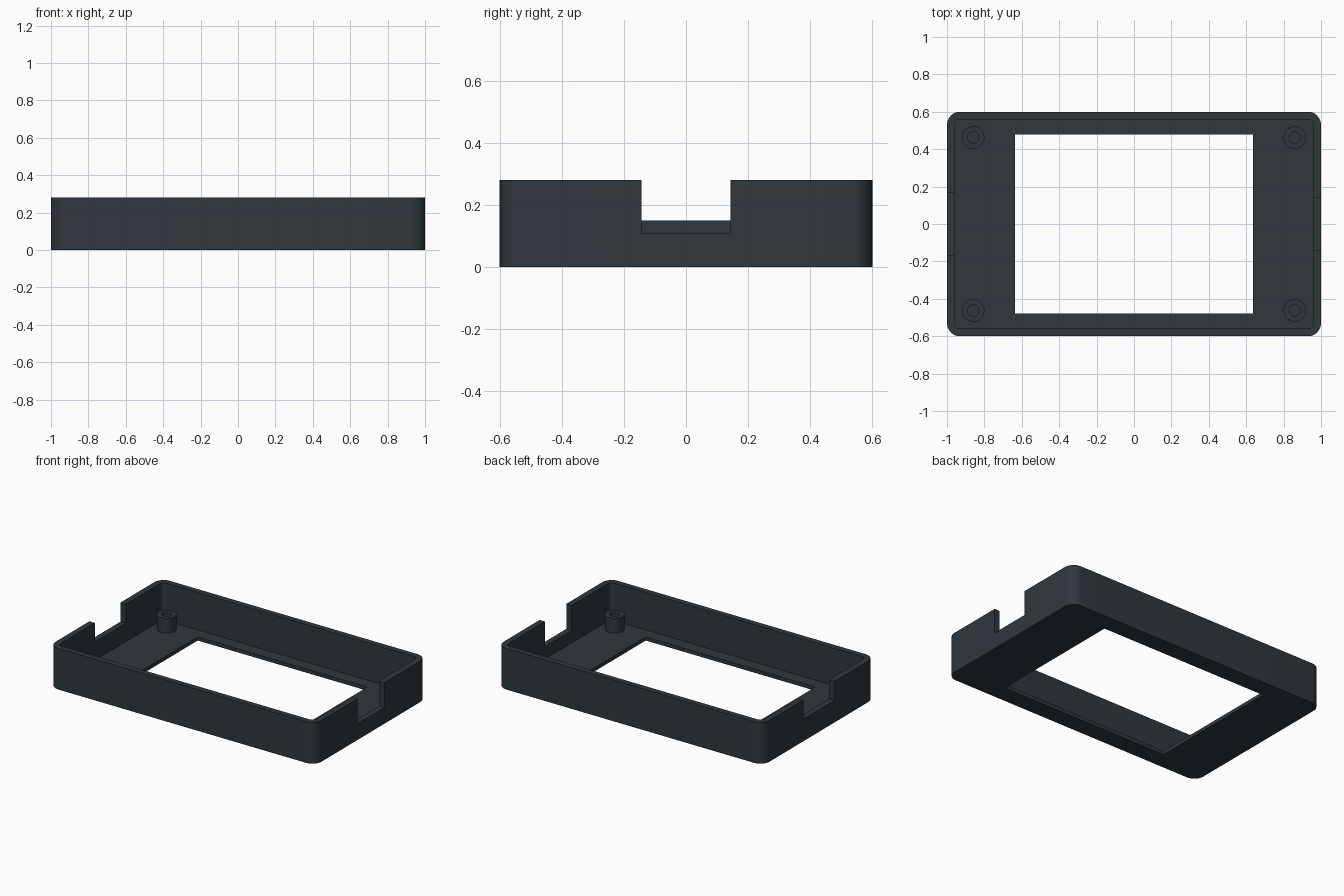
import bpy, bmesh, math

cube = bpy.data.objects.get("Cube")
if cube:
    bpy.data.objects.remove(cube, do_unlink=True)

W, D, H = 2.0, 1.2, 0.28       # outer size
WALL, FLOOR = 0.04, 0.025

plastic = bpy.data.materials.new("dark slate plastic")
plastic.use_nodes = True
colour = (0.029, 0.038, 0.046, 1)
plastic.diffuse_color = colour
plastic.node_tree.nodes["Principled BSDF"].inputs["Base Color"].default_value = colour


def finish(name, bm):
    bmesh.ops.recalc_face_normals(bm, faces=bm.faces)
    mesh = bpy.data.meshes.new(name)
    bm.to_mesh(mesh)
    bm.free()
    mesh.materials.append(plastic)
    obj = bpy.data.objects.new(name, mesh)
    bpy.context.collection.objects.link(obj)
    return obj


def prism(name, centre, size, z0, z1, radius=0.0, steps=10):
    """Upright box with optionally rounded vertical corners."""
    bm = bmesh.new()
    outline = []
    for i, (sx, sy) in enumerate([(1, 1), (-1, 1), (-1, -1), (1, -1)]):
        cx = centre[0] + sx * (size[0] / 2 - radius)
        cy = centre[1] + sy * (size[1] / 2 - radius)
        for k in range(steps + 1 if radius else 1):
            a = math.pi / 2 * (i + k / steps)
            outline.append(bm.verts.new((cx + radius * math.cos(a), cy + radius * math.sin(a), z0)))
    base = bm.faces.new(outline)
    new = bmesh.ops.extrude_face_region(bm, geom=[base])["geom"]
    bmesh.ops.translate(bm, vec=(0, 0, z1 - z0),
                        verts=[g for g in new if isinstance(g, bmesh.types.BMVert)])
    return finish(name, bm)


def post(name, x, y, z0, z1, r_out, r_in, sides=40):
    """Hollow standoff, spun from a rectangular section."""
    bm = bmesh.new()
    section = [(r_in, z0), (r_out, z0), (r_out, z1), (r_in, z1)]
    rings = []
    for i in range(sides):
        a = math.tau * i / sides
        rings.append([bm.verts.new((x + r * math.cos(a), y + r * math.sin(a), z)) for r, z in section])
    for i in range(sides):
        a, b = rings[i], rings[(i + 1) % sides]
        for k in range(4):
            n = (k + 1) % 4
            bm.faces.new((a[k], b[k], b[n], a[n]))
    return finish(name, bm)


def cut(target, cutter):
    mod = target.modifiers.new("cut", 'BOOLEAN')
    mod.operation, mod.solver, mod.object = 'DIFFERENCE', 'EXACT', cutter
    bpy.context.view_layer.objects.active = target
    bpy.ops.object.modifier_apply(modifier=mod.name)
    bpy.data.objects.remove(cutter, do_unlink=True)


def smooth(obj):
    bpy.ops.object.select_all(action='DESELECT')
    obj.select_set(True)
    bpy.context.view_layer.objects.active = obj
    bpy.ops.object.shade_smooth_by_angle(angle=math.radians(30))


# Open tray with a display window in the floor
shell = prism("case_shell", (0, 0), (W, D), 0, H, 0.07)
cut(shell, prism("cavity", (0, 0), (W - 2 * WALL, D - 2 * WALL), FLOOR, H + 0.1, 0.03))
cut(shell, prism("window", (0, 0), (1.275, 0.955), -0.1, 0.1))

# Cable notches in the end walls
cut(shell, prism("left_notch", (1, 0), (0.16, 0.286), 0.11, H + 0.1))
cut(shell, prism("right_notch", (-1, 0), (0.16, 0.334), 0.15, H + 0.1))
smooth(shell)

# Screw standoffs in the corners
for side, sx in (("left", 1), ("right", -1)):
    for end, sy in (("back", 1), ("front", -1)):
        smooth(post(f"{end}_{side}_standoff", sx * 0.86, sy * 0.462, FLOOR - 0.005, 0.125, 0.06, 0.03))
